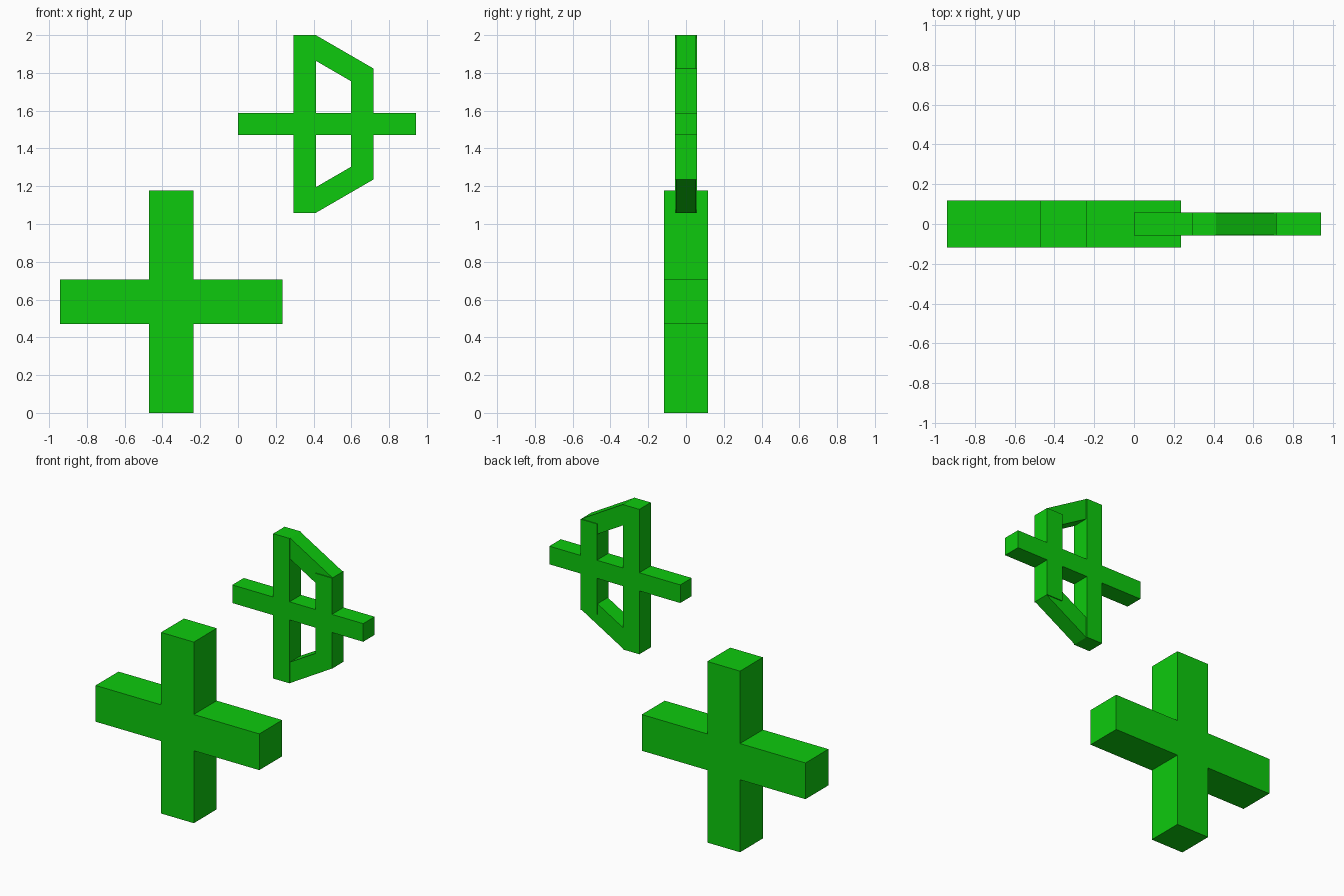
import bpy
import bmesh

U = 2 / 17            # modelling unit: thickness of the small bars
MID = 13              # height of the small figure's centre line, in units

if "Cube" in bpy.data.objects:
    bpy.data.objects.remove(bpy.data.objects["Cube"], do_unlink=True)

green = bpy.data.materials.new("bright_green")
green.use_nodes = True
color = (0.004, 0.59, 0.004, 1)
green.diffuse_color = color
green.node_tree.nodes["Principled BSDF"].inputs["Base Color"].default_value = color


def extrude_profile(name, points, half_depth):
    """Solid from an x-z outline, centred on y = 0 (units of U)."""
    bm = bmesh.new()
    face = bm.faces.new([bm.verts.new((x * U, -half_depth * U, z * U)) for x, z in points])
    result = bmesh.ops.extrude_face_region(bm, geom=[face])
    verts = [v for v in result["geom"] if isinstance(v, bmesh.types.BMVert)]
    bmesh.ops.translate(bm, verts=verts, vec=(0, 2 * half_depth * U, 0))
    bmesh.ops.recalc_face_normals(bm, faces=bm.faces)
    mesh = bpy.data.meshes.new(name)
    bm.to_mesh(mesh)
    bm.free()
    mesh.materials.append(green)
    obj = bpy.data.objects.new(name, mesh)
    bpy.context.collection.objects.link(obj)
    return obj


def cross(name, x0, x1, z0, z1, bar_x, bar_z, half):
    """Upright bar and level bar joined in one outline."""
    l, r, b, t = bar_x - half, bar_x + half, bar_z - half, bar_z + half
    outline = [(l, z0), (r, z0), (r, b), (x1, b), (x1, t), (r, t),
               (r, z1), (l, z1), (l, t), (x0, t), (x0, b), (l, b)]
    return extrude_profile(name, outline, half)


def upper_and_lower(name, points, half_depth):
    """A part above the centre line and its mirror image below."""
    extrude_profile("upper_" + name, points, half_depth)
    extrude_profile("lower_" + name, [(x, 2 * MID - z) for x, z in points], half_depth)


# Large plus
cross("large_plus", -8, 2, 0, 10, -3, 5, 1)

# Small figure: main upright crossed by the long level bar
cross("small_cross", 0, 8, MID - 4, MID + 4, 3, MID, 0.5)

# Short upright, in two halves around the level bar
left, right, top = 5.09, 6.09, MID + 2.5
upper_and_lower("short_upright",
                [(left, MID + 0.5), (right, MID + 0.5), (right, top), (left, top)], 0.5)

# Sloping struts, slightly thinner, joining the uprights
upper_and_lower("sloping_strut",
                [(3.5, MID + 4), (3.5, MID + 2.845),
                 (right - 0.5, top - 0.866), (right, top)], 0.45)
